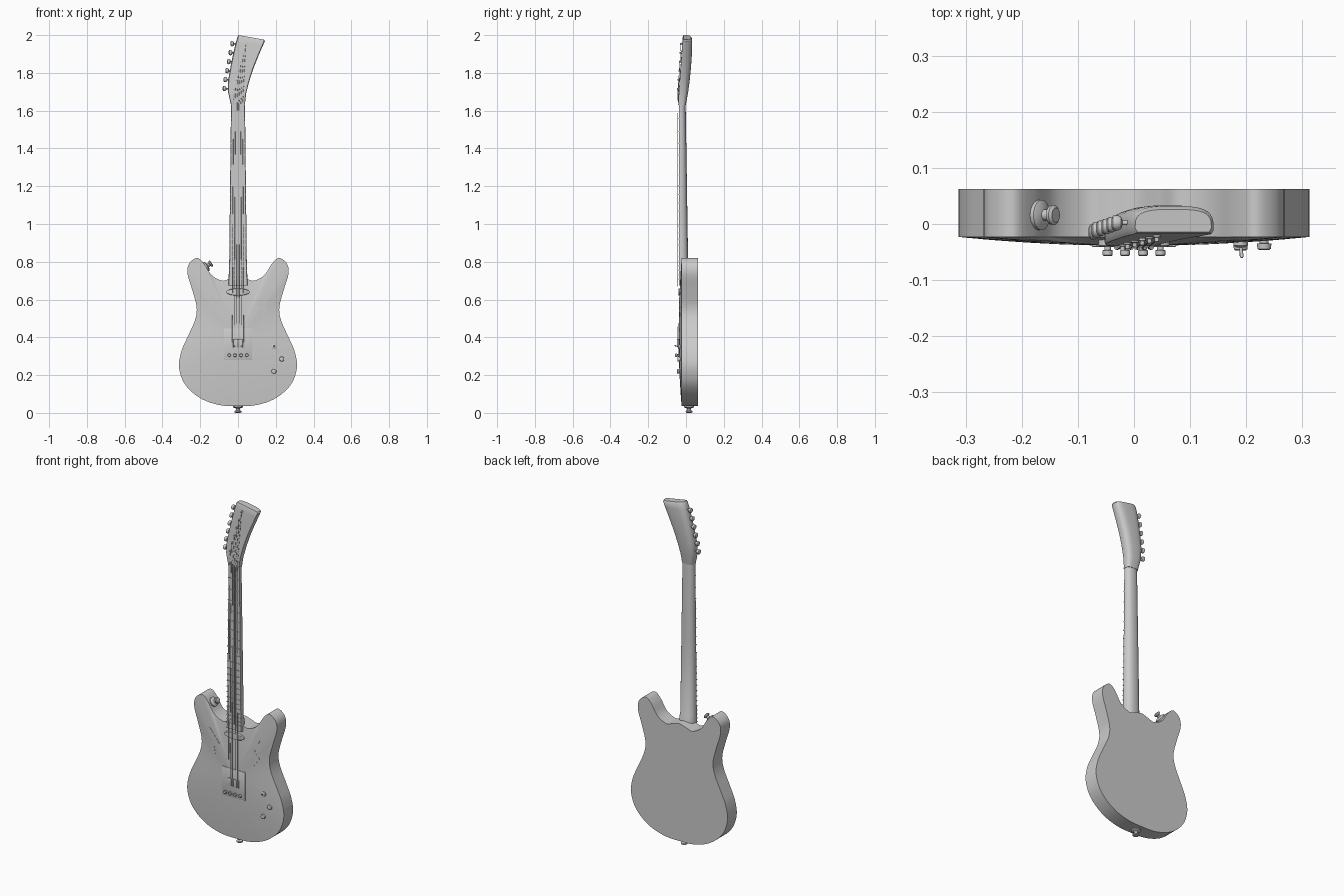
import bpy, bmesh, math
from mathutils import Vector
from mathutils.bvhtree import BVHTree

if "Cube" in bpy.data.objects:
    bpy.data.objects.remove(bpy.data.objects["Cube"])


def finish(name, bm, angle=35):
    bmesh.ops.recalc_face_normals(bm, faces=bm.faces[:])
    me = bpy.data.meshes.new(name)
    bm.to_mesh(me)
    bm.free()
    ob = bpy.data.objects.new(name, me)
    bpy.context.collection.objects.link(ob)
    bpy.ops.object.select_all(action='DESELECT')
    ob.select_set(True)
    bpy.context.view_layer.objects.active = ob
    bpy.ops.object.shade_smooth_by_angle(angle=math.radians(angle))
    return ob


def loft(rings):
    """Skin a list of equal-length closed rings and cap both ends."""
    bm = bmesh.new()
    vs = [[bm.verts.new(p) for p in r] for r in rings]
    n = len(vs[0])
    for a, b in zip(vs, vs[1:]):
        for i in range(n):
            j = (i + 1) % n
            bm.faces.new((a[i], a[j], b[j], b[i]))
    bm.faces.new(vs[0])
    bm.faces.new(vs[-1])
    return bm


def turned(name, origin, axis, profile, n=20):
    """Lathe a (radius, height) profile along an axis."""
    q = Vector(axis).normalized().to_track_quat('Z', 'Y')
    rings = [[Vector(origin) + q @ Vector((r * math.cos(t), r * math.sin(t), h))
              for t in (2 * math.pi * i / n for i in range(n))] for r, h in profile]
    return finish(name, loft(rings))


def rod(name, a, b, r, n=8):
    d = Vector(b) - Vector(a)
    return turned(name, a, d, [(r, 0), (r, d.length)], n)


def box(name, lo, hi, bevel=0.0):
    bm = bmesh.new()
    bmesh.ops.create_cube(bm, size=1)
    for v in bm.verts:
        v.co = [(l + h) / 2 + c * (h - l) for l, h, c in zip(lo, hi, v.co)]
    if bevel:
        bmesh.ops.bevel(bm, geom=bm.edges[:], offset=bevel, segments=2, affect='EDGES', profile=0.5)
    return finish(name, bm)


def smooth_loop(pts, k=6):
    """Closed Catmull-Rom curve through 2D points."""
    p, n, out = [Vector(q) for q in pts], len(pts), []
    for i in range(n):
        a, b, c, d = (p[(i + j) % n] for j in (-1, 0, 1, 2))
        for s in range(k):
            t = s / k
            out.append(0.5 * (2 * b + (c - a) * t + (2 * a - 5 * b + 4 * c - d) * t * t
                              + (3 * b - a - 3 * c + d) * t ** 3))
    return out


# Body: double-horn outline with a gently domed front
half = [(.1, .042), (.2, .078), (.28, .15), (.312, .24), (.3, .325), (.268, .4), (.228, .49),
        (.219, .56), (.242, .65), (.267, .735), (.259, .79), (.217, .82), (.18, .79),
        (.14, .73), (.085, .7), (.045, .71)]
outline = smooth_loop([(0, .036)] + half + [(0, .722)] + [(-x, z) for x, z in reversed(half)])


def scaled(s, y):
    return [(p.x * s, y, .4 + (p.y - .4) * s) for p in outline]


rings = [scaled(1, .0625), scaled(1, -.023)]
rings += [scaled(s, -.023 - .016 * (1 - s * s)) for s in (.94, .85, .75, .6, .45, .3, .12)]
body_bm = loft(rings)
tree = BVHTree.FromBMesh(body_bm)
finish("body", body_bm)


def surf(x, z):
    return tree.ray_cast(Vector((x, -1, z)), Vector((0, 1, 0)))[0].y


# Neck and headstock: D-shaped sections (z left, x left, z right, x right, front y, back y)
def d_ring(zl, xl, zr, xr, yf, yb, e, n=18):
    out = []
    for i in range(n + 1):
        t = math.pi * i / n
        c, s = math.cos(t), math.sin(t)
        u = .5 + .5 * math.copysign(abs(c) ** e, c)
        y = yf + .007 + (yb - yf - .007) * max(s, 0) ** e
        out.append((xl + (xr - xl) * u, y, zl + (zr - zl) * u))
    for u in (.03, .97):
        out.append((xl + (xr - xl) * u, yf, zl + (zr - zl) * u))
    return out


neck = [(.675, .05, .02), (.735, .049, .02), (.75, .047, .012), (1.2, .042, .005), (1.635, .037, -.002)]
finish("neck", loft([d_ring(z, -w, z, w, -.037, b, .85) for z, w, b in neck]))

head = [(1.63, -.037, 1.63, .037, -.037, -.001), (1.655, -.043, 1.655, .039, -.04, .003),
        (1.70, -.053, 1.69, .043, -.038, .011), (1.76, -.052, 1.75, .058, -.034, .019),
        (1.83, -.04, 1.82, .08, -.029, .026), (1.90, -.026, 1.89, .108, -.024, .031),
        (1.96, -.012, 1.945, .132, -.02, .033), (1.99, -.003, 1.968, .142, -.018, .032),
        (2.0, .002, 1.976, .138, -.014, .026)]
finish("headstock", loft([d_ring(*h, .6) for h in head]), 45)


def neck_half(z):
    return .037 + (1.635 - z) / .96 * .013


# Nut and frets
box("nut", (-.036, -.042, 1.63), (.036, -.03, 1.638))
for i in range(1, 23):
    z = .35 + 1.28 / 2 ** (i / 12)
    w = neck_half(z) - .001
    box("fret", (-w, -.0395, z - .002), (w, -.034, z + .002))

# Neck pickup: flat oval
bm = loft([[(.063 * k * math.cos(t), y, .64 + .019 * k * math.sin(t))
            for t in (2 * math.pi * i / 32 for i in range(32))]
           for y, k in ((-.025, 1), (-.0385, 1), (-.041, .92))])
finish("neck_pickup", bm)

# Bridge plate, saddles and studs
box("bridge_plate", (-.075, -.041, .28), (.075, -.03, .447), .002)
for i in range(6):
    x = -.03 + .012 * i
    box("saddle", (x - .005, -.045, .345), (x + .005, -.038, .39), .001)
for x in (-.047, -.016, .016, .047):
    turned("bridge_stud", (x, -.038, .305), (0, -1, 0),
           [(.006, 0), (.006, .008), (.009, .009), (.009, .017), (.007, .019)], 16)

# Lightning-shaped sound holes, laid on the domed top
bolt = [(.164, .652), (.13, .615), (.095, .572), (.13, .545), (.12, .49), (.162, .548), (.131, .578)]
for side, s in (("left", -1), ("right", 1)):
    finish(side + "_sound_hole", loft([[(s * x, surf(s * x, z) + d, z) for x, z in bolt]
                                       for d in (.004, -.0012)]), 20)

# Control knobs and toggle switch
for x, z in ((.232, .285), (.19, .22)):
    turned("control_knob", (x, surf(x, z) + .002, z), (0, -1, 0),
           [(.008, 0), (.008, .006), (.013, .007), (.012, .016), (.009, .018)])
y = surf(.19, .35)
turned("toggle_base", (.19, y + .002, .35), (0, -1, 0), [(.013, 0), (.013, .008), (.007, .011)])
turned("toggle_lever", (.19, y - .005, .35), (.1, -1, .3), [(.002, 0), (.0035, .02), (.002, .024)], 12)

# Strap buttons
button = [(.027, -.006), (.027, .008), (.022, .011), (.01, .014), (.01, .023),
          (.017, .028), (.018, .034), (.013, .038)]
turned("bottom_strap_button", (0, .016, .038), (0, 0, -1), button, 28)
turned("horn_strap_button", (-.171, .016, .773), (.84, 0, .55), button, 28)

# Tuners, posts and strings
for i in range(6):
    z = 1.717 + i * .0475
    edge = -.052 + max(0, z - 1.74) * .19
    yf = -.037 + (z - 1.7) * .067
    yc = yf + .022
    turned("tuner", (edge + .015, yc, z), (-1, 0, 0),
           [(.004, 0), (.004, .024), (.011, .027), (.014, .033), (.013, .041), (.007, .044)], 16)
    px = edge + .032 + .004 * i
    turned("string_post", (px, yf + .005, z), (0, -1, 0), [(.007, 0), (.007, .008), (.004, .009), (.004, .016)], 12)
    x0, x1 = -.03 + .012 * i, -.025 + .01 * i
    rod("string", (x0, -.0455, .35), (x1, -.0425, 1.636), .0011, 6)
    rod("string_end", (x1, -.0425, 1.636), (px, yf - .007, z), .0011, 6)
